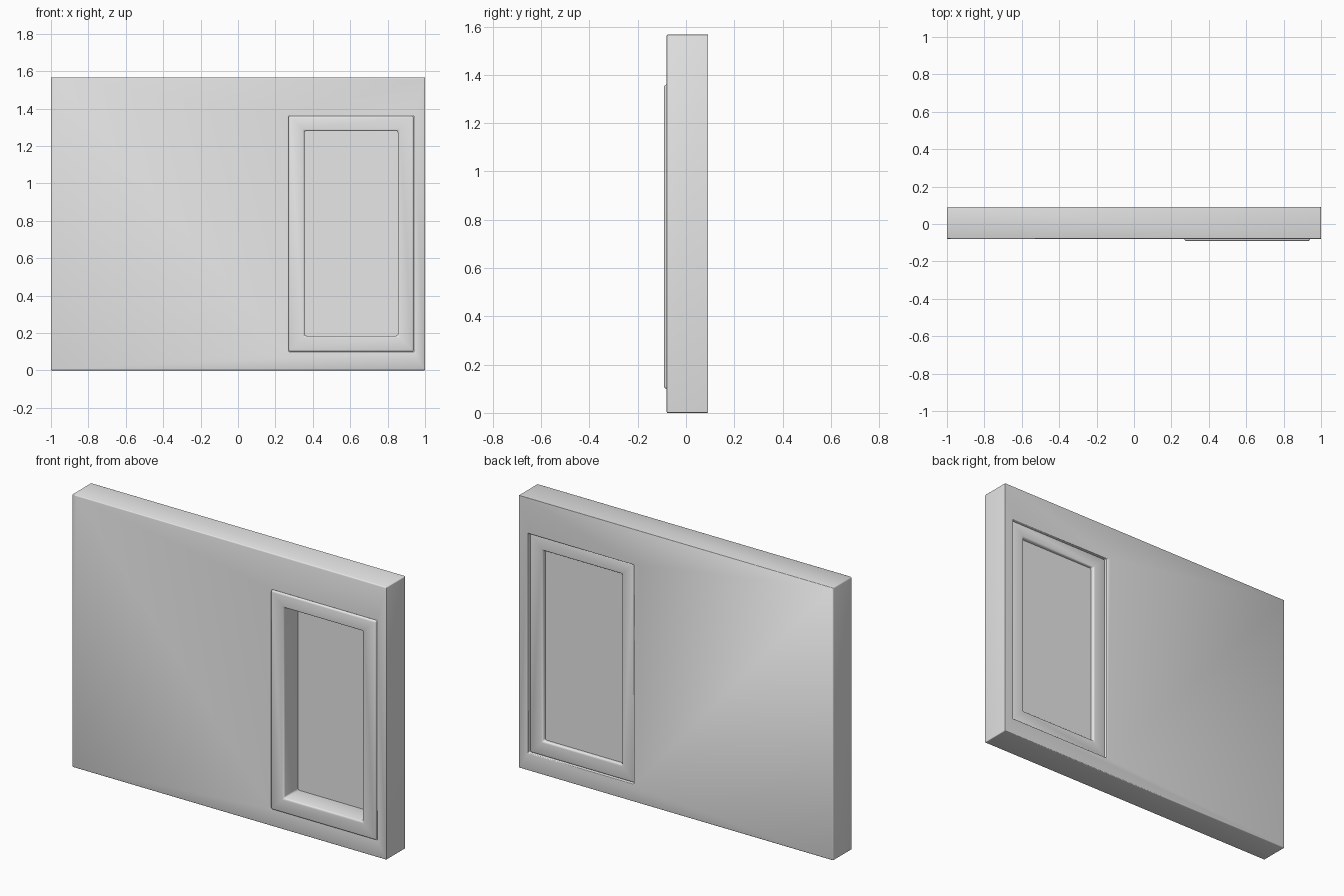
import bpy
import bmesh
import math

cube = bpy.data.objects.get("Cube")
if cube:
    bpy.data.objects.remove(cube, do_unlink=True)

# One flat grey for everything
grey = bpy.data.materials.new("light grey")
grey.use_nodes = True
grey.diffuse_color = (0.8, 0.8, 0.8, 1)
grey.node_tree.nodes["Principled BSDF"].inputs["Base Color"].default_value = (0.8, 0.8, 0.8, 1)

# Rectangles as (x0, x1, z0, z1)
WALL = (-1.0, 1.0, 0.0, 1.567)
FRAME = (0.27, 0.94, 0.10, 1.36)
OPENING = (0.355, 0.855, 0.185, 1.28)


def corners(bm, rect, y):
    x0, x1, z0, z1 = rect
    return [bm.verts.new((x, y, z)) for x, z in ((x0, z0), (x1, z0), (x1, z1), (x0, z1))]


def panel(name, outer, y0, y1, hole=None, bevel=0.0):
    """Upright slab between y0 and y1, with an optional rectangular hole."""
    bm = bmesh.new()
    loops = [[corners(bm, rect, y) for y in (y0, y1)] for rect in (outer, hole) if rect]
    for front, back in loops:
        for i in range(4):
            j = (i + 1) % 4
            bm.faces.new((front[i], front[j], back[j], back[i]))
    for side in (0, 1):
        if hole:
            a, b = loops[0][side], loops[1][side]
            for i in range(4):
                j = (i + 1) % 4
                bm.faces.new((a[i], a[j], b[j], b[i]))
        else:
            bm.faces.new(loops[0][side])
    bmesh.ops.recalc_face_normals(bm, faces=bm.faces)
    mesh = bpy.data.meshes.new(name)
    bm.to_mesh(mesh)
    bm.free()
    mesh.materials.append(grey)
    obj = bpy.data.objects.new(name, mesh)
    bpy.context.collection.objects.link(obj)
    if bevel:
        mod = obj.modifiers.new("Rounded edges", "BEVEL")
        mod.width = bevel
        mod.segments = 3
        mod.limit_method = "ANGLE"
    bpy.ops.object.select_all(action="DESELECT")
    obj.select_set(True)
    bpy.context.view_layer.objects.active = obj
    if bevel:
        bpy.ops.object.modifier_apply(modifier="Rounded edges")
    bpy.ops.object.shade_smooth_by_angle(angle=math.radians(40))
    return obj


# Wall with the window hole cut right through
panel("wall", WALL, -0.08, 0.091, hole=FRAME, bevel=0.005)
# Frame stands proud of the front and sits back from the rear
panel("window_frame", FRAME, -0.091, 0.079, hole=OPENING, bevel=0.01)
# Pane set deep in the frame, its edges buried in it
pane_rect = tuple(v + d for v, d in zip(OPENING, (-0.02, 0.02, -0.02, 0.02)))
panel("window_pane", pane_rect, 0.038, 0.056)
